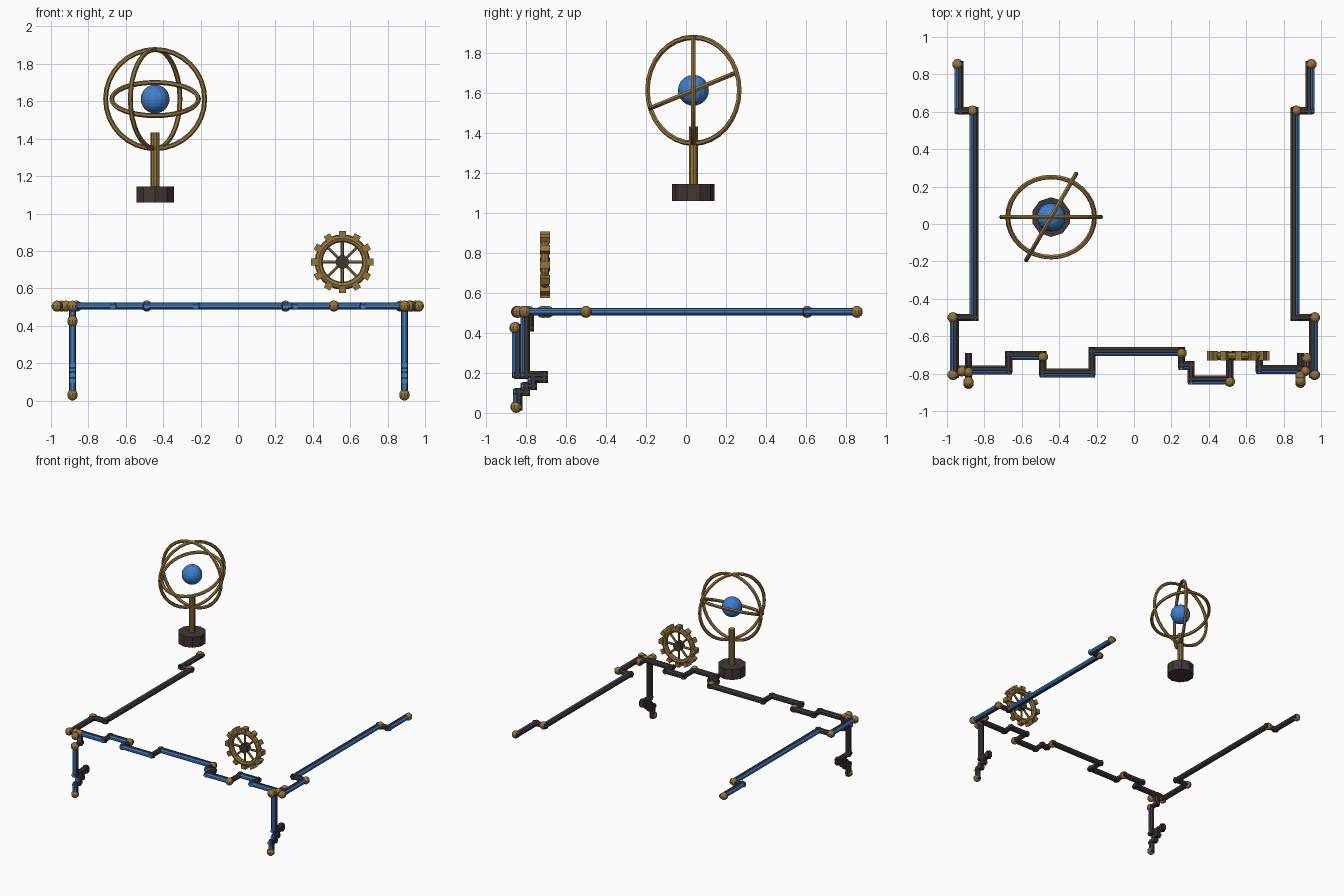
import bpy, bmesh
from math import pi, cos, sin, radians
from mathutils import Vector, Matrix

if "Cube" in bpy.data.objects:
    bpy.data.objects.remove(bpy.data.objects["Cube"])


def material(name, rgb):
    m = bpy.data.materials.new(name)
    m.use_nodes = True
    m.diffuse_color = (*rgb, 1)
    m.node_tree.nodes["Principled BSDF"].inputs["Base Color"].default_value = (*rgb, 1)
    return m


BRASS = material("brass", (0.30, 0.18, 0.045))
DARK = material("dark_iron", (0.05, 0.04, 0.036))
BLUE = material("blue", (0.05, 0.21, 0.62))


def finish(name, bm, mat, smooth=False):
    mesh = bpy.data.meshes.new(name)
    bm.to_mesh(mesh)
    bm.free()
    mesh.materials.append(mat)
    if smooth:
        mesh.shade_smooth()
    ob = bpy.data.objects.new(name, mesh)
    bpy.context.collection.objects.link(ob)
    return ob


def add_rod(bm, a, b, r, sides=8, extend=0.0):
    a, b = Vector(a), Vector(b)
    d = b - a
    rot = d.to_track_quat('Z', 'Y').to_matrix().to_4x4()
    spin = Matrix.Rotation(pi / sides, 4, 'Z')
    bmesh.ops.create_cone(bm, cap_ends=True, segments=sides, radius1=r, radius2=r,
                          depth=d.length + 2 * extend,
                          matrix=Matrix.Translation((a + b) / 2) @ rot @ spin)


def add_ball(bm, p, r, u=10, v=7):
    bmesh.ops.create_uvsphere(bm, u_segments=u, v_segments=v, radius=r,
                              matrix=Matrix.Translation(p))


def torus(name, centre, major, minor, rot, mat, n=32, k=6):
    bm = bmesh.new()
    m = Matrix.Translation(centre) @ rot
    rows = []
    for i in range(n):
        a = 2 * pi * i / n
        rows.append([bm.verts.new(m @ Vector((
            (major + minor * cos(2 * pi * j / k)) * cos(a),
            (major + minor * cos(2 * pi * j / k)) * sin(a),
            minor * sin(2 * pi * j / k)))) for j in range(k)])
    for i in range(n):
        p, q = rows[i], rows[(i + 1) % n]
        for j in range(k):
            bm.faces.new((p[j], q[j], q[(j + 1) % k], p[(j + 1) % k]))
    return finish(name, bm, mat)


# Pipe runs: a blue tube on the outer side, backed by a dark tube
def pipe(name, points, inward):
    for part, mat, r, shift in (("tube", BLUE, 0.018, 0.0), ("backing", DARK, 0.021, 0.012)):
        bm = bmesh.new()
        off = Vector(inward) * shift
        for a, b in zip(points, points[1:]):
            add_rod(bm, Vector(a) + off, Vector(b) + off, r, 8, r * 0.85)
        finish(f"{name}_{part}", bm, mat)


H = 0.505
joints = []

# Side rails
for name, s, end, mid, corner in (("right_rail", -1, 0.943, 0.863, 0.968),
                                  ("left_rail", 1, 0.948, 0.868, 0.966)):
    pts = [(s * x, y, H) for x, y in ((end, 0.854), (end, 0.605), (mid, 0.605),
                                      (mid, -0.5), (corner, -0.5), (corner, -0.806))]
    pipe(name, pts, (-s, 0, 0))
    joints += [pts[i] for i in (0, 2, 4, 5)]

# Front rail, stepping in and out
front = [(-0.92, -0.787), (-0.67, -0.787), (-0.67, -0.71), (-0.488, -0.71),
         (-0.488, -0.803), (-0.225, -0.803), (-0.225, -0.69), (0.254, -0.69),
         (0.254, -0.765), (0.305, -0.765), (0.305, -0.842), (0.512, -0.842),
         (0.512, -0.712), (0.67, -0.712), (0.67, -0.785), (0.915, -0.785)]
pts = [(x, y, H) for x, y in front]
pipe("front_rail", pts, (0, 1, 0))
joints += [pts[i] for i in (0, 3, 7, 11, 15)]
pipe("corner_link", [(0.925, -0.785, H), (0.925, -0.718, H)], (-1, 0, 0))
joints.append((0.925, -0.718, H))

# Legs, each with a stepped kink near the foot
kink = [(-0.72, 0.19), (-0.72, 0.17), (-0.775, 0.17), (-0.775, 0.135),
        (-0.81, 0.135), (-0.81, 0.105), (-0.848, 0.105), (-0.848, 0.03)]
right = [(-0.79, H), (-0.79, 0.425), (-0.853, 0.425), (-0.853, 0.19)] + kink
left = [(-0.81, H), (-0.81, 0.19)] + kink
for name, x, path, marks in (("right_leg", -0.885, right, (0, 2, -1)),
                             ("left_leg", 0.89, left, (0, -1))):
    pts = [(x, y, z) for y, z in path]
    pipe(name, pts, (0, 1, 0))
    joints += [pts[i] for i in marks]
joints += [(-0.885, -0.845, H), (0.89, -0.838, H)]

bm = bmesh.new()
for p in joints:
    add_ball(bm, p, 0.03)
finish("pipe_joints", bm, BRASS)

# Armillary: base, stem, globe and three rings
C = Vector((-0.443, 0.037, 1.612))
bm = bmesh.new()
bmesh.ops.create_cone(bm, cap_ends=True, segments=10, radius1=0.106, radius2=0.106,
                      depth=0.085, matrix=Matrix.Translation((C.x, C.y, 1.102)))
finish("sphere_base", bm, DARK)
bm = bmesh.new()
add_rod(bm, (C.x, C.y, 1.14), (C.x, C.y, 1.432), 0.024, 10)
finish("sphere_stem", bm, BRASS)
bm = bmesh.new()
add_ball(bm, C, 0.077, 16, 12)
finish("globe", bm, BLUE)
upright = Matrix.Rotation(pi / 2, 4, 'X')
torus("ring_front", C, 0.265, 0.013, upright, BRASS)
torus("ring_turned", C, 0.265, 0.013, Matrix.Rotation(radians(60), 4, 'Z') @ upright, BRASS)
torus("ring_tilted", C, 0.232, 0.013, Matrix.Rotation(radians(22.5), 4, 'X'), BRASS)

# Gear wheel: rim, teeth, spokes and hub
G = Vector((0.558, -0.705, 0.741))
torus("gear_rim", G, 0.127, 0.021, upright, BRASS, 24, 8)
bm = bmesh.new()
for i in range(12):
    m = (Matrix.Translation(G) @ Matrix.Rotation(i * pi / 6, 4, 'Y')
         @ Matrix.Translation((0.15, 0, 0)) @ Matrix.Diagonal((0.033, 0.05, 0.037, 1)))
    bmesh.ops.create_cube(bm, size=1, matrix=m)
finish("gear_teeth", bm, BRASS)
bm = bmesh.new()
for i in range(4):
    d = Vector((cos(i * pi / 4), 0, sin(i * pi / 4))) * 0.12
    add_rod(bm, G - d, G + d, 0.009, 6)
finish("gear_spokes", bm, BRASS)
bm = bmesh.new()
add_rod(bm, G - Vector((0, 0.025, 0)), G + Vector((0, 0.025, 0)), 0.037, 10)
finish("gear_hub", bm, DARK)
